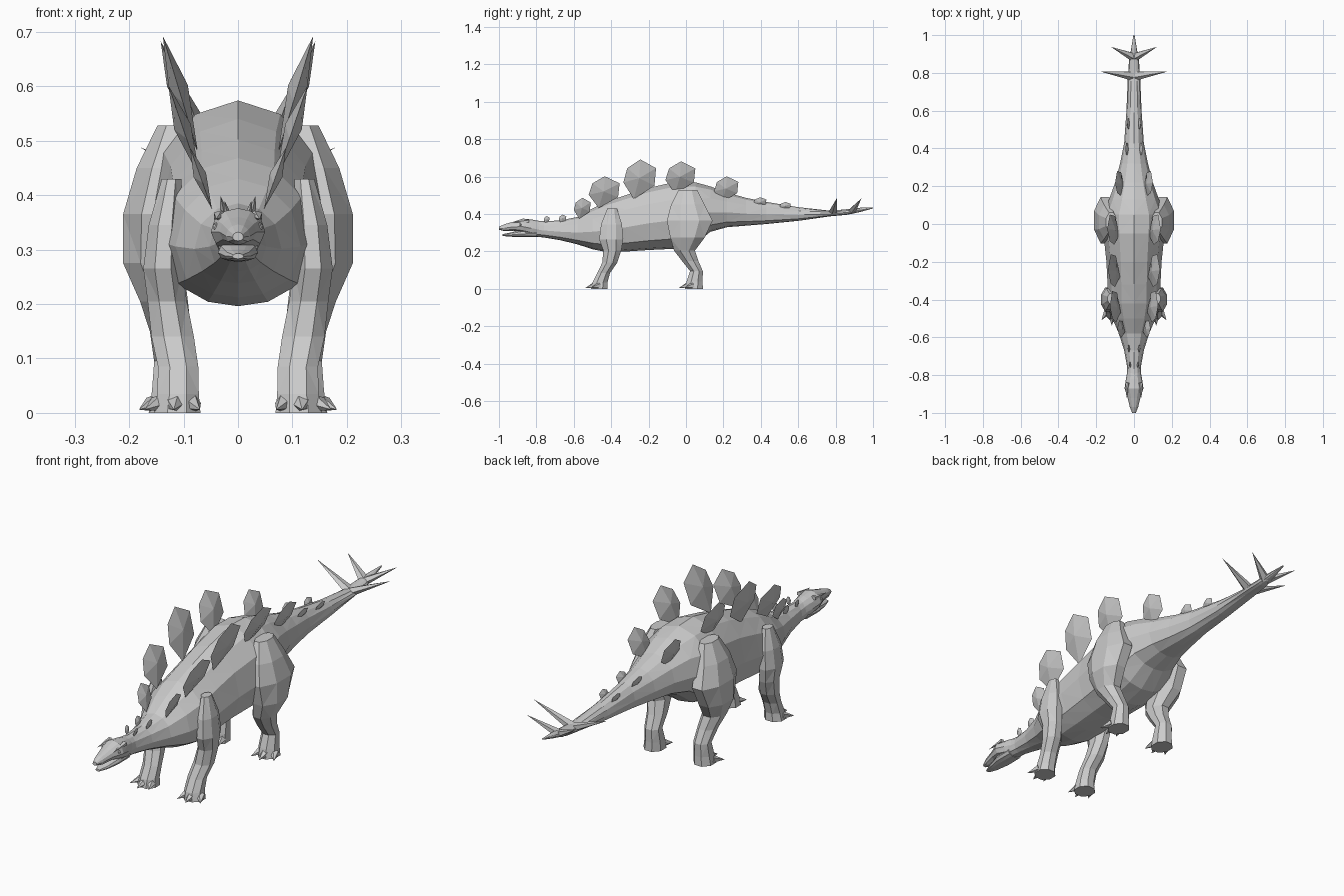
import bpy, bmesh
from math import cos, sin, pi
from mathutils import Vector


def finish(name, bm, mirror=False):
    bmesh.ops.recalc_face_normals(bm, faces=bm.faces)
    bmesh.ops.triangulate(bm, faces=bm.faces)
    me = bpy.data.meshes.new(name)
    bm.to_mesh(me)
    bm.free()
    ob = bpy.data.objects.new(name, me)
    bpy.context.collection.objects.link(ob)
    if mirror:
        m = ob.modifiers.new("Mirror", 'MIRROR')
        m.use_mirror_merge = False
    return ob


def loft(bm, rings):
    loops = [[bm.verts.new(p) for p in r] for r in rings]
    n = len(loops[0])
    for a, b in zip(loops, loops[1:]):
        for i in range(n):
            j = (i + 1) % n
            bm.faces.new((a[i], a[j], b[j], b[i]))
    bm.faces.new(loops[0])
    bm.faces.new(loops[-1])


# Ridged cross-section: fraction of half width, fraction of height
SECTION = [(0, 1), (.48, .93), (.85, .74), (1, .43), (.82, .15), (.4, .03), (0, 0)]


def trunk(name, stations):
    full = SECTION + [(-u, v) for u, v in SECTION[-2:0:-1]]
    bm = bmesh.new()
    loft(bm, [[(u * w, y, bot + v * (top - bot)) for u, v in full]
              for y, top, bot, w in stations])
    return finish(name, bm)


def spike(bm, base, tip, r, flat=1.0, n=5):
    base, tip = Vector(base), Vector(tip)
    d = (tip - base).normalized()
    side = d.cross(Vector((0, 0, 1))).normalized()
    up = side.cross(d)
    ring = [bm.verts.new(base + side * (r * cos(2 * pi * i / n)) + up * (r * flat * sin(2 * pi * i / n)))
            for i in range(n)]
    t = bm.verts.new(tip)
    for i in range(n):
        bm.faces.new((ring[i], ring[(i + 1) % n], t))
    bm.faces.new(ring)


# Neck, torso and tail: y, top, bottom, half width
trunk("body", [
    (-.86, .370, .285, .040), (-.76, .362, .275, .036), (-.67, .366, .260, .052),
    (-.58, .385, .238, .080), (-.50, .430, .212, .115), (-.42, .468, .196, .138),
    (-.32, .502, .200, .140), (-.20, .540, .208, .146), (-.05, .574, .215, .162),
    (.05, .570, .240, .165), (.13, .548, .305, .132), (.22, .515, .330, .100),
    (.32, .487, .338, .074), (.43, .465, .347, .052), (.60, .437, .364, .040),
    (.77, .418, .388, .033), (.86, .426, .396, .027), (.93, .434, .411, .015),
    (1.0, .436, .430, .003)])

# Head with open beak
trunk("head", [
    (-1.0, .332, .316, .010), (-.97, .346, .309, .022), (-.92, .360, .311, .034),
    (-.87, .376, .300, .050), (-.82, .370, .287, .043), (-.77, .360, .285, .033)])
trunk("lower_jaw", [
    (-.98, .293, .283, .010), (-.94, .301, .279, .024), (-.88, .316, .278, .037),
    (-.80, .322, .277, .036)])

# Brow ridges and eyes
bm = bmesh.new()
spike(bm, (.034, -.84, .362), (.040, -.925, .356), .013, .8)
finish("brow", bm, True)
bm = bmesh.new()
bmesh.ops.create_icosphere(bm, subdivisions=1, radius=.009)
bmesh.ops.translate(bm, verts=bm.verts, vec=(.038, -.885, .342))
finish("eye", bm, True)


# Legs: x, y, z, x radius, y radius per ring; three toes on each foot
def leg(name, rings, toe_y, n=8):
    bm = bmesh.new()
    loft(bm, [[(x + rx * cos(2 * pi * (i + .5) / n) / cos(pi / n),
                y + ry * sin(2 * pi * (i + .5) / n) / cos(pi / n), z) for i in range(n)]
              for x, y, z, rx, ry in rings])
    fx = rings[-1][0]
    for dx, tx, back in ((-.026, -.042, .0), (.004, .006, -.012), (.032, .060, .015)):
        spike(bm, (fx + dx, toe_y + .045 + back, .018), (fx + tx, toe_y + back, .006), .019, .9)
    finish(name, bm, True)


leg("hind_leg", [
    (.120, .010, .528, .028, .050), (.138, .010, .450, .048, .090),
    (.153, .020, .365, .058, .122), (.156, .008, .275, .055, .092),
    (.136, -.008, .205, .044, .056), (.124, .022, .150, .038, .044),
    (.120, .056, .095, .034, .034), (.120, .046, .040, .038, .043),
    (.122, .042, 0, .042, .048)], -.025)
leg("front_leg", [
    (.122, -.395, .430, .018, .026), (.134, -.398, .345, .030, .056),
    (.138, -.400, .265, .036, .064), (.130, -.394, .205, .036, .048),
    (.120, -.408, .140, .039, .040), (.110, -.440, .085, .037, .034),
    (.110, -.460, .035, .038, .040), (.112, -.464, 0, .043, .044)], -.525)

# Back plates: leaning hexagons with a raised centre on both faces
OUTLINE = [(0, .42), (.12, .78), (.52, 1), (1, .78), (.95, .34), (.32, 0)]


def plate(name, y0, y1, z0, z1, xb, xt, thick):
    bm = bmesh.new()
    pts = [Vector((xb + (xt - xb) * v, y0 + (y1 - y0) * u, z0 + (z1 - z0) * v)) for u, v in OUTLINE]
    rim = [bm.verts.new(p) for p in pts]
    mid = sum(pts, Vector()) / len(pts)
    nrm = Vector((z1 - z0, 0, xb - xt)).normalized() * thick
    for s in (1, -1):
        c = bm.verts.new(mid + nrm * s)
        for i in range(len(rim)):
            bm.faces.new((rim[i], rim[(i + 1) % len(rim)], c))
    finish(name, bm, True)


PLATES = [
    (-.76, -.73, .350, .390, .016, .025, .005), (-.68, -.64, .350, .398, .022, .032, .006),
    (-.60, -.51, .375, .487, .048, .088, .012), (-.52, -.355, .432, .602, .070, .128, .016),
    (-.335, -.16, .480, .692, .074, .138, .018), (-.11, .05, .510, .682, .078, .142, .018),
    (.15, .28, .465, .602, .052, .100, .014), (.36, .43, .435, .490, .026, .046, .008),
    (.50, .56, .420, .465, .022, .036, .007)]
for k, p in enumerate(PLATES):
    plate(f"back_plate_{k + 1}", *p)

# Tail spikes
bm = bmesh.new()
spike(bm, (.008, .785, .406), (.180, .808, .488), .026, .7)
spike(bm, (.004, .885, .414), (.122, .938, .484), .024, .7)
finish("tail_spikes", bm, True)
